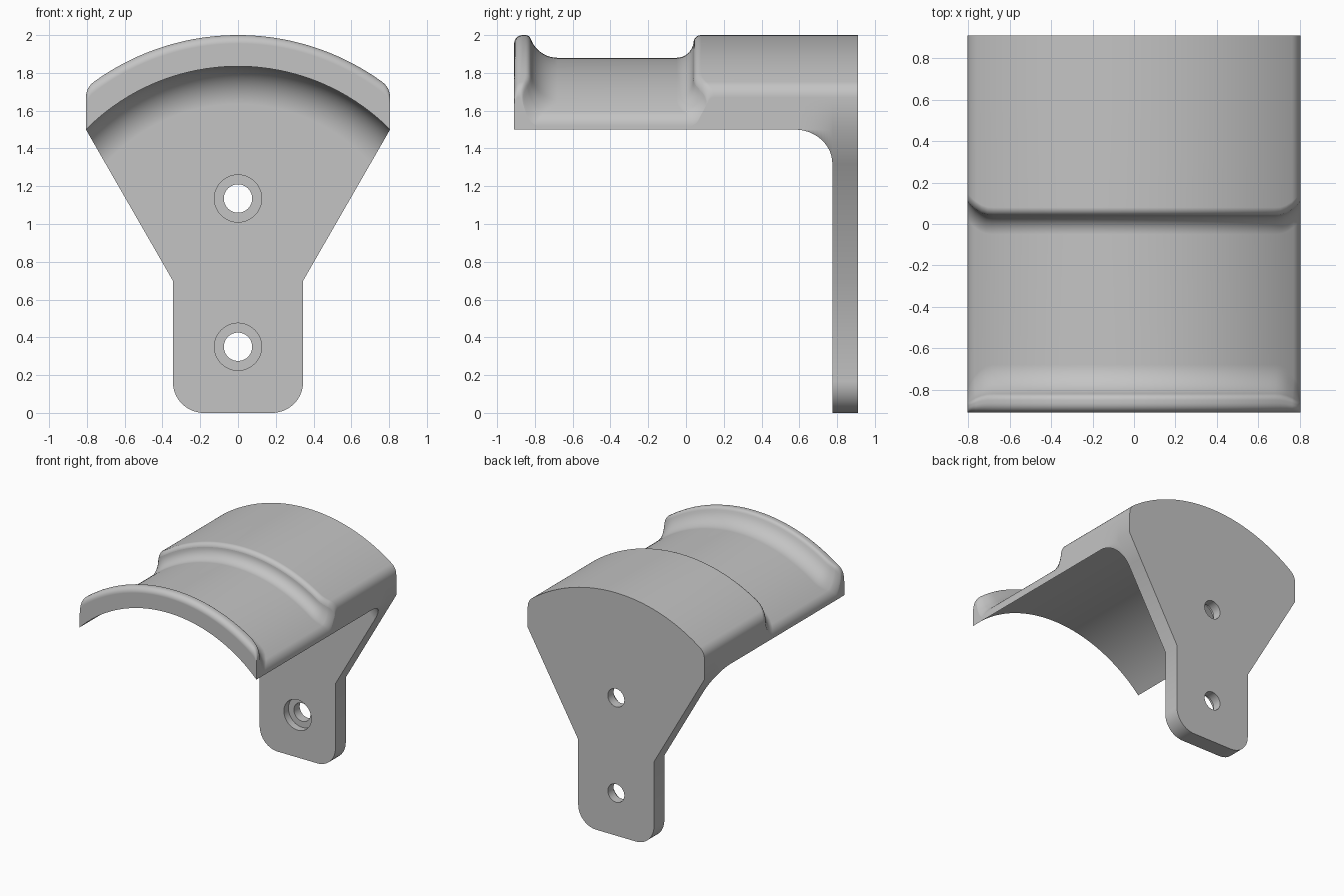
import bpy, bmesh
from math import sin, cos, pi, atan2, sqrt, hypot, radians

if "Cube" in bpy.data.objects:
    bpy.data.objects.remove(bpy.data.objects["Cube"])

AXIS_Z = 0.7                    # height of the arch axis
HALF_W, EDGE_Z = 0.805, 1.5     # lower outer corner of the arch
STEM_W, STEM_R = 0.345, 0.165   # half width and corner radius of the stem
R_OUT, R_CHANNEL = 1.3, 1.18
R_IN = hypot(HALF_W, EDGE_Z - AXIS_Z)
BACK, PLATE = 0.91, 0.775       # rear face and front face of the plate
FILLET, CORNER = 0.2, 0.1
STEPS = 16


def arc(cx, cy, r, a0, a1, n):
    """Points on an arc, angles in degrees."""
    angles = [radians(a0 + (a1 - a0) * i / n) for i in range(n + 1)]
    return [(cx + r * cos(a), cy + r * sin(a)) for a in angles]


def top_line(r):
    """Upper half of a cross-section, from left side to right side."""
    c = HALF_W - CORNER
    h = sqrt((r - CORNER) ** 2 - c * c)
    phi = atan2(h, c) * 180 / pi
    return (arc(-c, AXIS_Z + h, CORNER, 180, 180 - phi, 8)
            + arc(0, AXIS_Z, r, 180 - phi, phi, 48)[1:-1]
            + arc(c, AXIS_Z + h, CORNER, phi, 0, 8))


def under_arc(r):
    """Underside arc, ending on the sloping sides of the plate."""
    dx, dz = HALF_W - STEM_W, EDGE_Z - AXIS_Z
    a, b, c = dx * dx + dz * dz, 2 * STEM_W * dx, STEM_W ** 2 - r * r
    u = (-b + sqrt(b * b - 4 * a * c)) / (2 * a)
    end = atan2(dz * u, STEM_W + dx * u) * 180 / pi
    return arc(0, AXIS_Z, r, end, 180 - end, 2 * STEPS + 5)


def stem_line():
    """Plate outline below the arch, from right to left."""
    c = STEM_W - STEM_R
    right = [under_arc(R_IN - FILLET)[0], (STEM_W, AXIS_Z)]
    right += arc(c, STEM_R, STEM_R, 0, -90, STEPS)
    return right + [(-x, z) for x, z in reversed(right)]


def flare(x, y):
    """Widen the channel towards the lip and shoulder at the sides."""
    t = max(0, (abs(x) - 0.69) / (HALF_W - 0.69)) ** 2
    if y < -0.4:
        return -BACK + (y + BACK) * (1 - 0.5 * t)
    return y + 0.07 * t if y < 0.2 else y


# Lengthwise profile: front lip, channel, shoulder
profile = arc(-0.865, R_OUT - 0.045, 0.045, 180, 90, 6)
profile += arc(-0.85, R_OUT - 0.03, 0.03, 90, 20, 5)
profile += arc(-0.68, R_CHANNEL + 0.15, 0.15, 200, 270, 10)
profile += arc(-0.05, R_CHANNEL + 0.09, 0.09, -90, 0, 9)
profile += arc(0.08, R_OUT - 0.04, 0.04, 180, 90, 6)

# Each section: y, top radius, lower line
sections = [(y, r, under_arc(R_IN)) for y, r in profile]
for y, r in arc(PLATE - FILLET, R_IN - FILLET, FILLET, 90, 0, 12):
    sections.append((y, R_OUT, under_arc(r)))
sections += [(y, R_OUT, stem_line()) for y in (PLATE, BACK)]

# Loft all sections into one solid
bm = bmesh.new()
rings = []
for y, r, lower in sections:
    ring = [bm.verts.new((x, y, z)) for x, z in lower]
    ring.append(bm.verts.new((-HALF_W, y, EDGE_Z)))
    ring += [bm.verts.new((x, flare(x, y), z)) for x, z in top_line(r)]
    ring.append(bm.verts.new((HALF_W, y, EDGE_Z)))
    rings.append(ring)
for a, b in zip(rings, rings[1:]):
    for i in range(len(a)):
        j = (i + 1) % len(a)
        bm.faces.new((a[i], a[j], b[j], b[i]))
bm.faces.new(rings[0])
bm.faces.new(rings[-1])
bmesh.ops.remove_doubles(bm, verts=bm.verts, dist=1e-4)
bmesh.ops.dissolve_degenerate(bm, dist=1e-5, edges=bm.edges)
# Merge the flat front of the plate into one face
flat = [f for f in bm.faces
        if all(abs(v.co.y - PLATE) < 1e-4 for v in f.verts)]
bmesh.ops.dissolve_faces(bm, faces=flat)
bmesh.ops.recalc_face_normals(bm, faces=bm.faces)
mesh = bpy.data.meshes.new("saddle_bracket")
bm.to_mesh(mesh)
bm.free()
bracket = bpy.data.objects.new("saddle_bracket", mesh)
bpy.context.collection.objects.link(bracket)

grey = bpy.data.materials.new("light_grey")
grey.use_nodes = True
grey.diffuse_color = (0.55, 0.55, 0.55, 1)
grey.node_tree.nodes["Principled BSDF"].inputs["Base Color"].default_value = grey.diffuse_color
mesh.materials.append(grey)


def drill(z, r, y0, y1):
    """Cut a round hole along y through the bracket."""
    bpy.ops.mesh.primitive_cylinder_add(
        vertices=48, radius=r, depth=y1 - y0,
        location=(0, (y0 + y1) / 2, z), rotation=(pi / 2, 0, 0))
    cutter = bpy.context.object
    cutter.name = "hole_cutter"
    cutter.hide_render = True
    cutter.data.materials.append(grey)
    bpy.context.view_layer.objects.active = bracket
    cut = bracket.modifiers.new("hole", 'BOOLEAN')
    cut.operation = 'DIFFERENCE'
    cut.solver = 'EXACT'
    cut.object = cutter
    bpy.ops.object.modifier_apply(modifier=cut.name)
    bpy.data.objects.remove(cutter)


# Counterbored screw holes
for z in (0.35, 1.135):
    drill(z, 0.125, PLATE - 0.1, PLATE + 0.06)
    drill(z, 0.075, PLATE - 0.1, BACK + 0.1)

bpy.ops.object.select_all(action='DESELECT')
bracket.select_set(True)
bpy.context.view_layer.objects.active = bracket
bpy.ops.object.shade_smooth_by_angle(angle=radians(30))
normals = bracket.modifiers.new("clean_normals", 'WEIGHTED_NORMAL')
normals.keep_sharp = True
